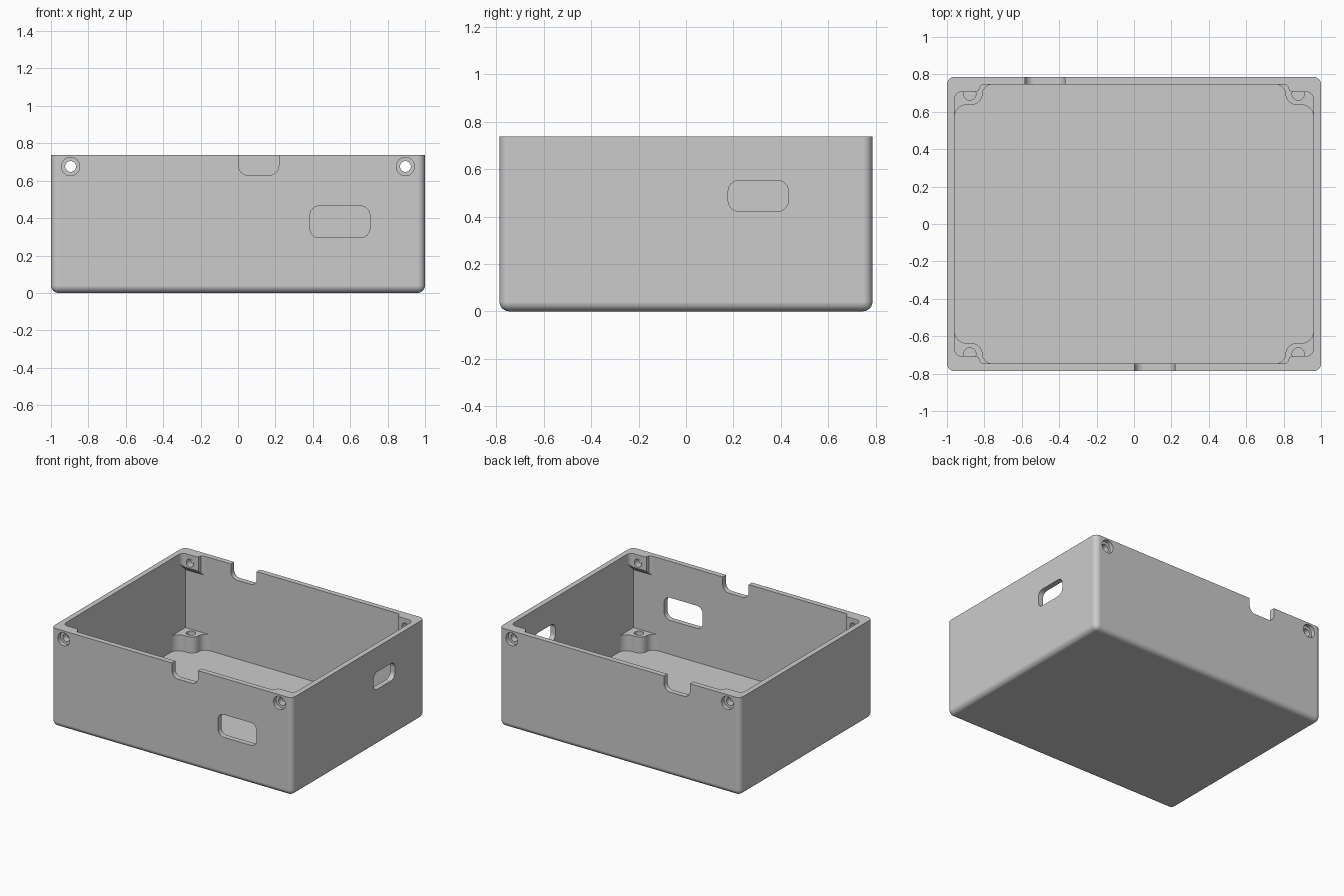
import bpy, bmesh, math

if "Cube" in bpy.data.objects:
    bpy.data.objects.remove(bpy.data.objects["Cube"])

X, Y, H, WALL, R = 1.0, 0.787, 0.738, 0.04, 0.04

grey = bpy.data.materials.new("light_grey")
grey.diffuse_color = (0.6, 0.6, 0.6, 1)
grey.use_nodes = True
grey.node_tree.nodes["Principled BSDF"].inputs["Base Color"].default_value = grey.diffuse_color


def to_object(name, bm):
    bmesh.ops.recalc_face_normals(bm, faces=bm.faces)
    me = bpy.data.meshes.new(name)
    bm.to_mesh(me)
    bm.free()
    me.materials.append(grey)
    ob = bpy.data.objects.new(name, me)
    bpy.context.collection.objects.link(ob)
    return ob


def prism(name, pts, low, high):
    """Closed solid from a 2D outline; low and high map (a, b) to 3D ends."""
    bm = bmesh.new()
    a = [bm.verts.new(low(*p)) for p in pts]
    b = [bm.verts.new(high(*p)) for p in pts]
    bm.faces.new(a)
    bm.faces.new(b)
    for i in range(len(pts)):
        j = (i + 1) % len(pts)
        bm.faces.new((a[i], a[j], b[j], b[i]))
    return to_object(name, bm)


def arc(cx, cy, r, a0, a1, n=8):
    return [(cx + r * math.cos(math.radians(a0 + (a1 - a0) * i / n)),
             cy + r * math.sin(math.radians(a0 + (a1 - a0) * i / n))) for i in range(n + 1)]


def rounded_rect(x0, x1, z0, z1, r):
    return (arc(x1 - r, z1 - r, r, 0, 90) + arc(x0 + r, z1 - r, r, 90, 180)
            + arc(x0 + r, z0 + r, r, 180, 270) + arc(x1 - r, z0 + r, r, 270, 360))


def circle(cx, cy, r):
    return arc(cx, cy, r, 0, 350, 35)


def along_y(name, pts, y0, y1):
    return prism(name, pts, lambda a, b: (a, y0, b), lambda a, b: (a, y1, b))


def along_z(name, pts, z0, z1):
    return prism(name, pts, lambda a, b: (a, b, z0), lambda a, b: (a, b, z1))


def combine(body, tool, operation):
    m = body.modifiers.new(tool.name, 'BOOLEAN')
    m.operation, m.object, m.solver = operation, tool, 'EXACT'
    bpy.context.view_layer.objects.active = body
    bpy.ops.object.modifier_apply(modifier=m.name)
    bpy.data.objects.remove(tool)


# Outer block with rounded upright and bottom edges
bm = bmesh.new()
bmesh.ops.create_cube(bm, size=1)
for v in bm.verts:
    v.co = (v.co.x * 2 * X, v.co.y * 2 * Y, (v.co.z + 0.5) * H)
edges = [e for e in bm.edges if min(v.co.z for v in e.verts) < 0.01]
bmesh.ops.bevel(bm, geom=edges, offset=R, segments=6, profile=0.5, affect='EDGES')
box = to_object("enclosure_box", bm)

# Hollow interior
ix, iy = X - WALL, Y - WALL
combine(box, along_z("cavity", [(-ix, -iy), (ix, -iy), (ix, iy), (-ix, iy)], WALL, 1), 'DIFFERENCE')

# Corner outlines for the positive corner: floor post and screw lug
post = (arc(0.895, 0.572, 0.065, 0, 90) + arc(0.87, 0.697, 0.06, 270, 180)
        + arc(0.755, 0.692, 0.055, 0, 90) + [(0.755, 0.765), (0.98, 0.765), (0.98, 0.572)])
lug = (arc(0.92, 0.667, 0.04, 0, 90) + arc(0.85, 0.737, 0.03, 270, 225, 4)
       + arc(0.795, 0.707, 0.04, 45, 90, 4) + [(0.795, 0.765), (0.98, 0.765), (0.98, 0.667)])

for sx in (-1, 1):
    for sy in (-1, 1):
        def flip(pts):
            return [(sx * a, sy * b) for a, b in pts]
        combine(box, along_z("post", flip(post), 0.02, 0.16), 'UNION')
        # Lug underside slopes back into the wall
        combine(box, prism("lug", flip(lug),
                           lambda a, b: (a, b, 0.595 + iy - abs(b)),
                           lambda a, b: (a, b, H)), 'UNION')
        combine(box, along_z("post_hole", flip(circle(0.878, 0.695, 0.033)), 0.06, 0.3), 'DIFFERENCE')
        # Counterbored screw hole through wall and lug
        combine(box, along_y("screw_hole", circle(sx * 0.895, 0.676, 0.029), sy * 0.6, sy * 0.9), 'DIFFERENCE')
        combine(box, along_y("counterbore", circle(sx * 0.895, 0.676, 0.049), sy * (Y - 0.03), sy * 0.9), 'DIFFERENCE')

# Rim notches, front and back
combine(box, along_y("front_notch", rounded_rect(0.003, 0.218, 0.63, 0.95, 0.05), -0.9, -0.73), 'DIFFERENCE')
combine(box, along_y("back_notch", rounded_rect(-0.583, -0.368, 0.63, 0.95, 0.05), 0.73, 0.9), 'DIFFERENCE')

# Wall windows, front and right
combine(box, along_y("front_window", rounded_rect(0.385, 0.705, 0.295, 0.465, 0.05), -0.9, -0.7), 'DIFFERENCE')
combine(box, prism("right_window", rounded_rect(0.178, 0.432, 0.422, 0.552, 0.045),
                   lambda a, b: (0.9, a, b), lambda a, b: (1.1, a, b)), 'DIFFERENCE')

# Smooth the rounded edges, keep flat faces flat
bpy.ops.object.select_all(action='DESELECT')
box.select_set(True)
bpy.context.view_layer.objects.active = box
bpy.ops.object.shade_smooth_by_angle(angle=math.radians(30))
wn = box.modifiers.new("weighted_normals", 'WEIGHTED_NORMAL')
wn.keep_sharp = True
